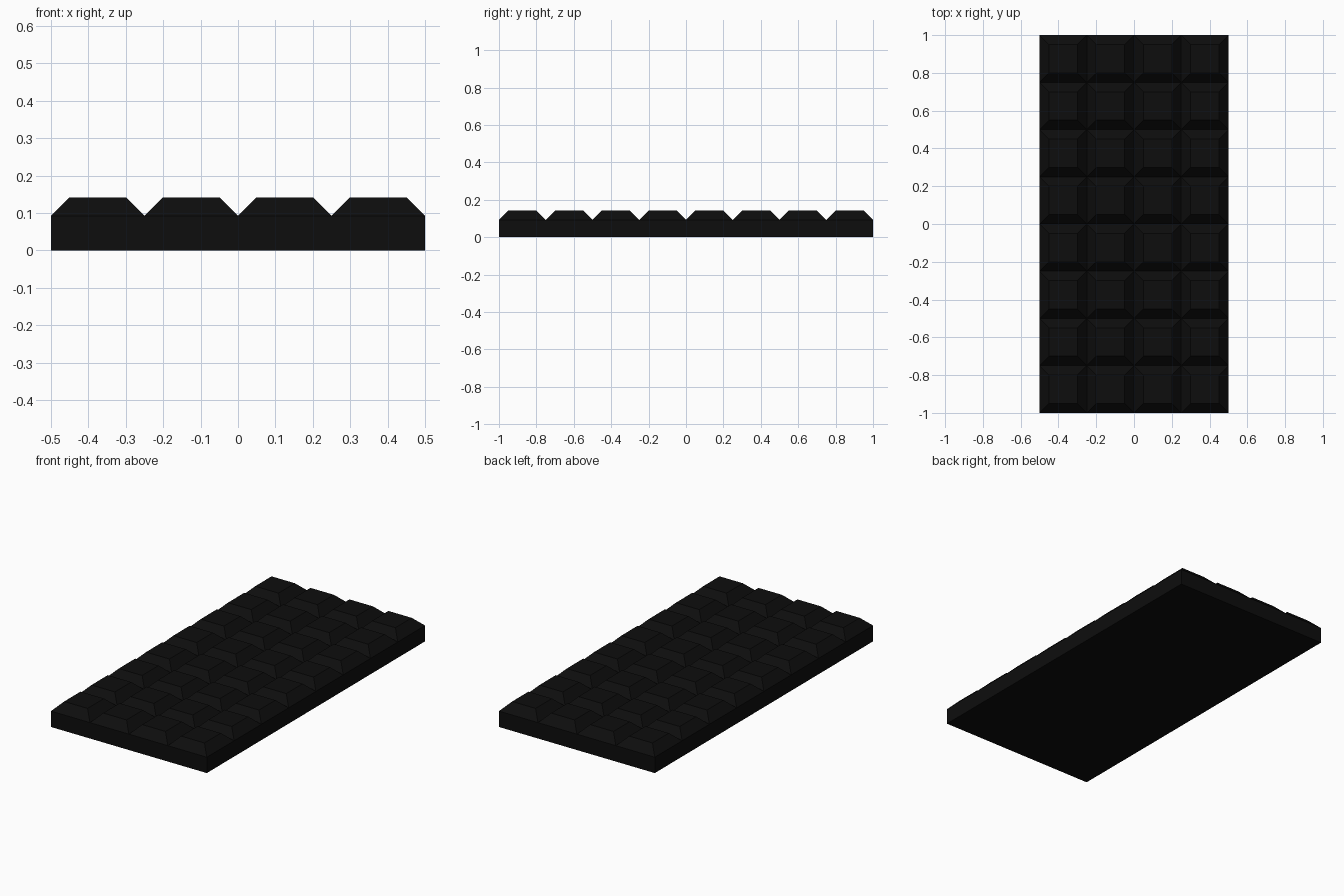
import bpy, bmesh
from mathutils import Vector

cube = bpy.data.objects.get("Cube")
if cube:
    bpy.data.objects.remove(cube, do_unlink=True)

COLUMNS, ROWS, CELL = 4, 8, 0.25
BASE_HEIGHT, BEVEL = 0.092, 0.05

# Dark colour of the whole bar
dark = bpy.data.materials.new("very dark brown")
dark.use_nodes = True
colour = (0.004, 0.004, 0.004, 1)
dark.diffuse_color = colour
shader = dark.node_tree.nodes["Principled BSDF"]
shader.inputs["Base Color"].default_value = colour
shader.inputs["Roughness"].default_value = 0.8

# Slab: a grid of square cells raised to the base height
bm = bmesh.new()
bmesh.ops.create_grid(bm, x_segments=COLUMNS, y_segments=ROWS, size=1)
bmesh.ops.scale(bm, vec=(COLUMNS * CELL / 2, ROWS * CELL / 2, 1), verts=bm.verts)
raised = bmesh.ops.extrude_face_region(bm, geom=bm.faces[:], use_keep_orig=True)["geom"]
bmesh.ops.translate(bm, vec=Vector((0, 0, BASE_HEIGHT)),
                    verts=[g for g in raised if isinstance(g, bmesh.types.BMVert)])
bmesh.ops.recalc_face_normals(bm, faces=bm.faces)

# Pieces: every top cell rises into a chamfered block
tops = [f for f in bm.faces if f.normal.z > 0.5]
bmesh.ops.inset_individual(bm, faces=tops, thickness=BEVEL, depth=BEVEL,
                           use_even_offset=True)

# Plain flat underside
under = [f for f in bm.faces if f.normal.z < -0.5]
bmesh.ops.dissolve_faces(bm, faces=under)

mesh = bpy.data.meshes.new("segmented_bar")
bm.to_mesh(mesh)
bm.free()
mesh.materials.append(dark)
bar = bpy.data.objects.new("segmented_bar", mesh)
bpy.context.collection.objects.link(bar)
